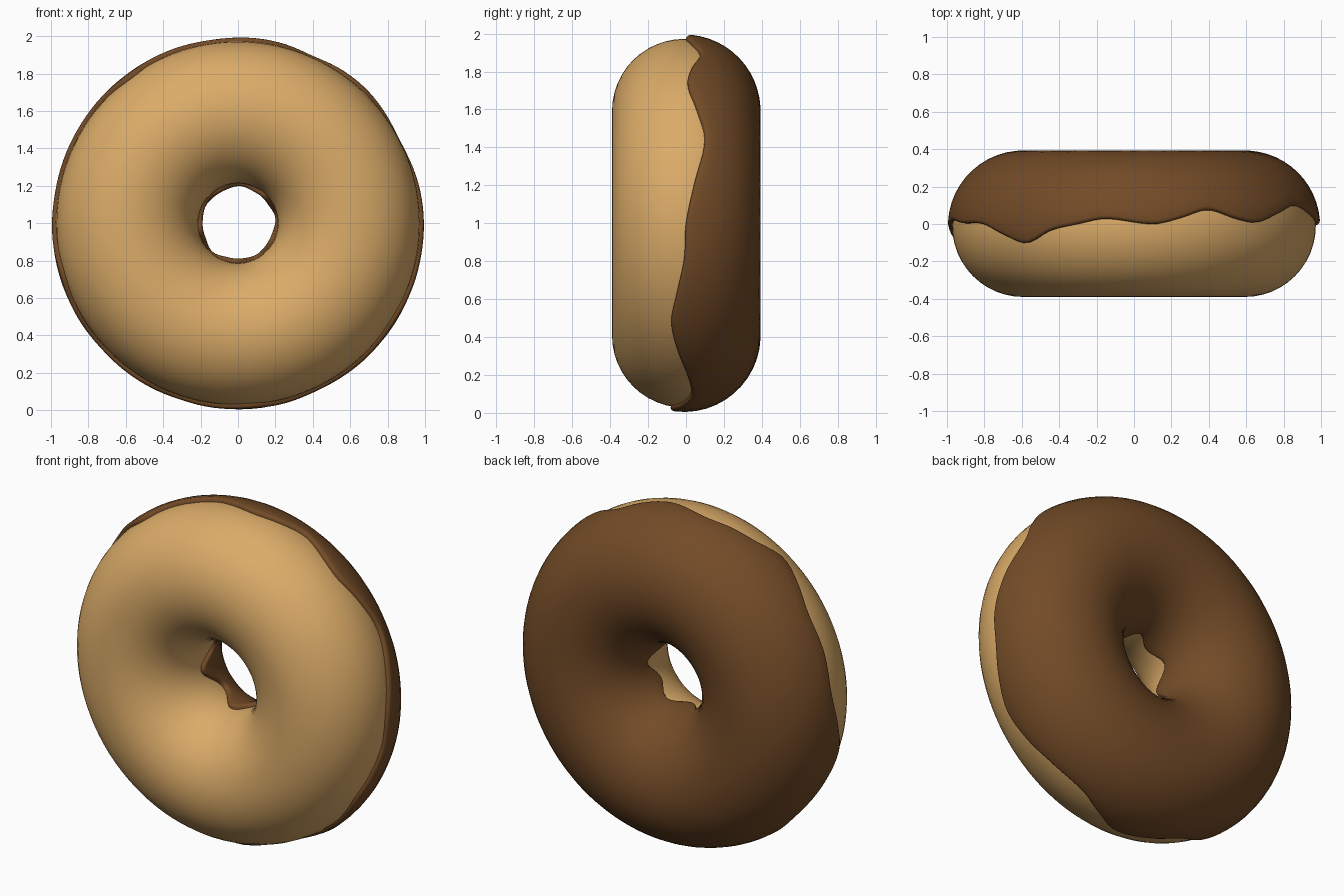
import bpy, bmesh
from math import sin, cos, pi, tau, asin, radians, degrees

if "Cube" in bpy.data.objects:
    bpy.data.objects.remove(bpy.data.objects["Cube"])

MAJOR, MINOR, Y0, ICING = 0.592, 0.380, -0.01, 0.025
NU, NV = 144, 24

# outer icing edge: angle around the ring (from +x towards +z) -> y
EDGE = [(0, 0.0), (12, .045), (27, .105), (38, .06), (48, .01), (56, .03), (66, .08),
        (75, .035), (84, 0), (99, .03), (108, 0), (117, -.035), (126, -.105), (135, -.06),
        (145, 0), (158, .005), (172, .02), (184, -.03), (195, -.09), (206, -.05),
        (222, .02), (238, -.03), (252, .02), (262, -.03), (274, -.085), (284, -.02),
        (293, .03), (305, .01), (318, -.05), (328, -.08), (338, -.05), (349, -.01)]


def outer_edge(a):
    # periodic smooth (Hermite) interpolation of the drip line
    d = degrees(a) % 360
    n = len(EDGE)
    i = max(k for k in range(n) if EDGE[k][0] <= d)
    pts = [(EDGE[(i + k) % n][0] + 360 * ((i + k) // n), EDGE[(i + k) % n][1])
           for k in (-1, 0, 1, 2)]
    (x0, y0), (x1, y1), (x2, y2), (x3, y3) = pts
    h = x2 - x1
    t = (d - x1) / h
    m1, m2 = (y2 - y0) / (x2 - x0) * h, (y3 - y1) / (x3 - x1) * h
    return ((2*t**3 - 3*t**2 + 1) * y1 + (t**3 - 2*t**2 + t) * m1
            + (3*t**2 - 2*t**3) * y2 + (t**3 - t**2) * m2)


def inner_edge(a):
    return 0.01 + 0.045 * sin(5 * a + 0.6) + 0.025 * sin(3 * a + 2)


def ring_point(a, p, r):
    d = MAJOR + r * cos(p)
    return (d * cos(a), Y0 + r * sin(p), 1 + d * sin(a))


def make(name, rows, closed, color):
    # grid of points swept around the ring
    bm = bmesh.new()
    grid = [[bm.verts.new(c) for c in row] for row in rows]
    n, m = len(grid), len(grid[0])
    for i in range(n):
        for j in range(m if closed else m - 1):
            k, l = (i + 1) % n, (j + 1) % m
            bm.faces.new((grid[i][j], grid[i][l], grid[k][l], grid[k][j]))
    bmesh.ops.recalc_face_normals(bm, faces=bm.faces)
    me = bpy.data.meshes.new(name)
    bm.to_mesh(me)
    bm.free()
    me.shade_smooth()
    ob = bpy.data.objects.new(name, me)
    bpy.context.collection.objects.link(ob)
    mat = bpy.data.materials.new(name)
    mat.diffuse_color = color
    mat.use_nodes = True
    mat.node_tree.nodes["Principled BSDF"].inputs["Base Color"].default_value = mat.diffuse_color
    me.materials.append(mat)
    return ob


# dough: full ring
angles = [tau * i / NU for i in range(NU)]
make("dough", [[ring_point(a, tau * j / 48, MINOR) for j in range(48)] for a in angles],
     True, (0.71, 0.41, 0.14, 1))

# icing: closed shell over the back half with a rounded, dripping rim
rows = []
for a in angles:
    p0 = asin((outer_edge(a) - Y0) / (MINOR + ICING))
    p1 = pi - asin((inner_edge(a) - Y0) / (MINOR + ICING))
    lip = 0.05
    top = [ring_point(a, p0 + lip + (p1 - p0 - 2 * lip) * j / NV, MINOR + ICING - 0.002)
           for j in range(NV + 1)]
    rim = [(0.0, 0.0), (0.0, 0.55), (0.4, 0.9)]
    start = [ring_point(a, p0 + lip * s, MINOR - 0.003 + ICING * h) for s, h in rim]
    end = [ring_point(a, p1 - lip * s, MINOR - 0.003 + ICING * h) for s, h in reversed(rim)]
    under = [ring_point(a, p1 + (p0 - p1) * j / NV, MINOR - 0.003) for j in range(1, NV)]
    rows.append(start + top + end + under)
make("icing", rows, True, (0.17, 0.07, 0.02, 1))

bpy.ops.object.select_all(action='DESELECT')
for ob in bpy.data.objects:
    ob.select_set(True)
    bpy.context.view_layer.objects.active = ob
bpy.ops.object.shade_smooth_by_angle(angle=radians(50))
